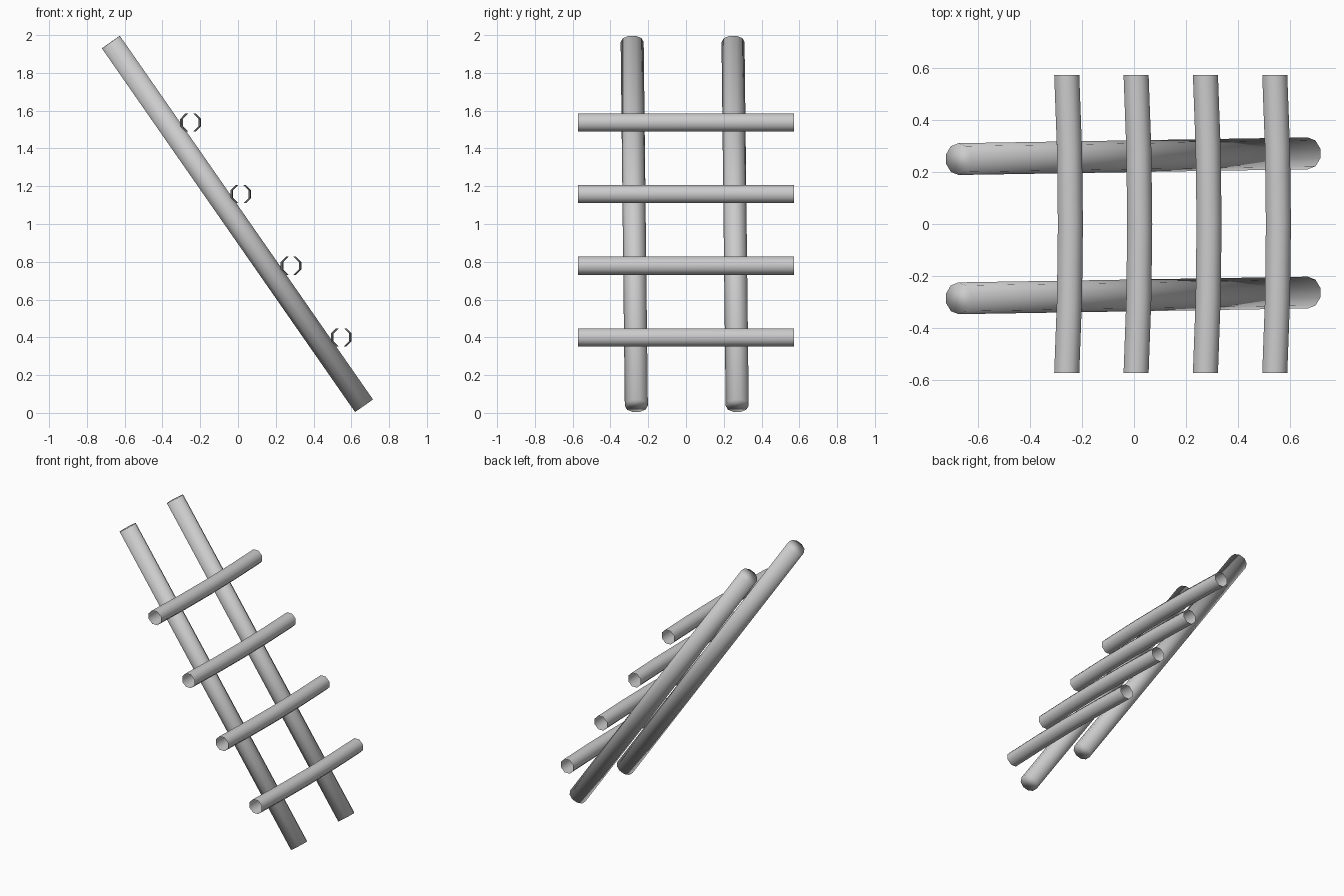
import bpy, bmesh, math
from mathutils import Vector

cube = bpy.data.objects.get("Cube")
if cube:
    bpy.data.objects.remove(cube, do_unlink=True)

# One plain grey for the whole ladder
grey = bpy.data.materials.new("grey")
grey.use_nodes = True
colour = (0.6, 0.6, 0.6, 1)
grey.diffuse_color = colour
grey.node_tree.nodes["Principled BSDF"].inputs["Base Color"].default_value = colour


def pole(name, path, radius, sides, turn, capped):
    """Sweep a smooth-shaded polygon along a nearly straight path."""
    path = [Vector(p) for p in path]
    axis = (path[-1] - path[0]).normalized()
    across = Vector((0, 1, 0)) if abs(axis.y) < 0.5 else Vector((1, 0, 0))
    u = (across - axis * across.dot(axis)).normalized()
    v = axis.cross(u)
    bm = bmesh.new()
    rings = []
    for p in path:
        angles = [2 * math.pi * (i + turn) / sides for i in range(sides)]
        rings.append([bm.verts.new(p + radius * (u * math.cos(a) + v * math.sin(a)))
                      for a in angles])
    for a, b in zip(rings, rings[1:]):
        for i in range(sides):
            j = (i + 1) % sides
            bm.faces.new((a[i], a[j], b[j], b[i]))
    if capped:
        bm.faces.new(rings[0][::-1])
        bm.faces.new(rings[-1])
    for f in bm.faces:
        f.smooth = True
    mesh = bpy.data.meshes.new(name)
    bm.to_mesh(mesh)
    bm.free()
    mesh.materials.append(grey)
    obj = bpy.data.objects.new(name, mesh)
    bpy.context.collection.objects.link(obj)
    return obj


# Two leaning solid rails
for name, y in (("back_rail", 0.26), ("front_rail", -0.274)):
    pole(name, [(0.667, y + 0.011, 0.038), (-0.673, y - 0.011, 1.963)],
         0.061, 10, 0, True)

# Four hollow rungs resting on the rails, bowed slightly outward
for k in range(4):
    x, z = 0.54 - 0.266 * k, 0.4 + 0.379 * k
    bow = [(x + 0.014 * (1 - t * t), 0.572 * t, z) for t in (-1, -0.5, 0, 0.5, 1)]
    pole(f"rung_{k + 1}", bow, 0.052, 8, 0.5, False)
